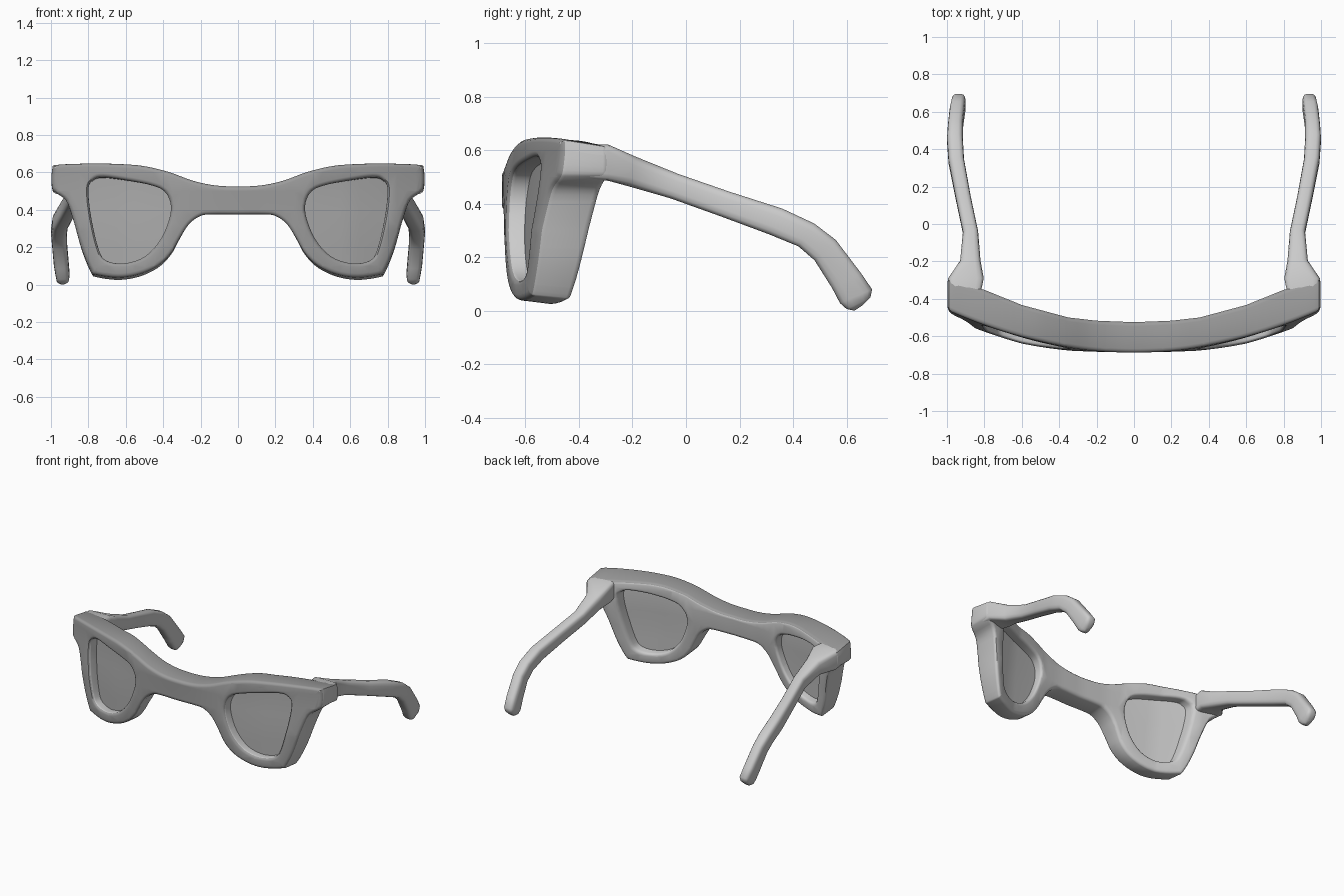
import bpy, bmesh, math
from mathutils import Vector

if "Cube" in bpy.data.objects:
    bpy.data.objects.remove(bpy.data.objects["Cube"])

THICK = 0.15

# Right half of the frame outline (x, z), from bridge top round to bridge bottom
OUTER = [(0, .525), (.12, .53), (.24, .555), (.37, .602), (.5, .633), (.62, .645),
         (.78, .65), (.965, .644), (.993, .622), (.995, .525), (.975, .492), (.92, .45),
         (.885, .36), (.835, .19), (.785, .075), (.755, .054), (.64, .04), (.53, .056),
         (.43, .1), (.36, .165), (.31, .25), (.26, .325), (.2, .367), (.14, .375), (0, .375)]
# Lens opening (x, z), same winding
HOLE = [(.58, .555), (.72, .575), (.775, .56), (.8, .51), (.785, .36), (.745, .19),
        (.705, .13), (.61, .115), (.5, .15), (.415, .24), (.365, .36), (.362, .44),
        (.395, .5), (.46, .53)]


def spline(pts, closed, k=4):
    """Sample a Catmull-Rom curve; control point i lands on sample i * k."""
    p = [Vector(q) for q in pts]
    n = len(p)

    def at(i):
        if closed:
            return p[i % n]
        if i < 0:
            return Vector((-p[1].x, p[1].y))
        if i >= n:
            return Vector((-p[n - 2].x, p[n - 2].y))
        return p[i]
    out = []
    for i in range(n if closed else n - 1):
        a, b, c, d = at(i - 1), at(i), at(i + 1), at(i + 2)
        for j in range(k):
            t = j / k
            out.append(.5 * (2 * b + (c - a) * t + (2 * a - 5 * b + 4 * c - d) * t * t
                             + (3 * b - a - 3 * c + d) * t ** 3))
    if not closed:
        out.append(p[-1])
    return out


BACK = [(0, -.525), (.2, -.517), (.35, -.5), (.6, -.433), (.8, -.352), (1, -.285)]


def back_y(x):
    for (x0, y0), (x1, y1) in zip(BACK, BACK[1:]):
        if x <= x1:
            return y0 + (y1 - y0) * (x - x0) / (x1 - x0)
    return BACK[-1][1]


def clamp(f):
    return max(0, min(1, f))


def bend(bm):
    """Slice the flat slab finely, then wrap it round the face."""
    cuts = [((i * .05, 0, 0), (1, 0, 0)) for i in range(1, 20)]
    cuts += [((0, 0, i * .1), (0, 0, 1)) for i in range(1, 7)]
    for co, no in cuts:
        bmesh.ops.bisect_plane(bm, geom=bm.verts[:] + bm.edges[:] + bm.faces[:],
                               dist=1e-5, plane_co=co, plane_no=no)
    for v in bm.verts:
        x, z, t = max(v.co.x, 0), v.co.z, v.co.y / THICK
        front = -.688 + .228 * x ** 1.95 - .035 * clamp((.6 - z) / .3) * clamp(x * 2 - .2)
        front = max(front, -.69)
        back = back_y(x) - .16 * max(0, .48 - z)
        v.co.y = front + (back - front) * t
        v.co.z -= .02 * t * max(0, 1 - z / .3)
        v.co.z -= .028 * t * clamp((x - .5) / .4) * clamp((z - .5) / .12)
    bmesh.ops.recalc_face_normals(bm, faces=bm.faces[:])


def grey(name, v):
    m = bpy.data.materials.new(name)
    m.diffuse_color = (v, v, v, 1)
    m.use_nodes = True
    m.node_tree.nodes["Principled BSDF"].inputs["Base Color"].default_value = m.diffuse_color
    return m


def finish(bm, name, angle=35, mats=()):
    me = bpy.data.meshes.new(name)
    for m in mats:
        me.materials.append(m)
    bm.to_mesh(me)
    bm.free()
    ob = bpy.data.objects.new(name, me)
    bpy.context.collection.objects.link(ob)
    bpy.ops.object.select_all(action='DESELECT')
    ob.select_set(True)
    bpy.context.view_layer.objects.active = ob
    bpy.ops.object.shade_smooth_by_angle(angle=math.radians(angle))
    ob.modifiers.new("mirror", 'MIRROR')
    return ob


light, dark, tint = grey("light_grey", .8), grey("dark_grey", .33), grey("lens_grey", .38)

# Front frame: two cap regions meeting above and below the lens opening
K = 4
outer, hole = spline(OUTER, False, K), spline(HOLE, True, K)
bm = bmesh.new()
caps = []
for y in (0, THICK):
    o = [bm.verts.new((p.x, y, p.y)) for p in outer]
    h = [bm.verts.new((p.x, y, p.y)) for p in hole]
    ot, ob_, hb = 5 * K, 16 * K, 7 * K
    bm.faces.new(o[ot:ob_ + 1] + h[:hb + 1][::-1])
    bm.faces.new(o[ob_:] + o[:ot + 1] + [h[0]] + h[hb:][::-1])
    caps.append((o, h))
(o0, h0), (o1, h1) = caps
for i in range(len(o0) - 1):
    bm.faces.new((o0[i], o0[i + 1], o1[i + 1], o1[i]))
for i in range(len(h0)):
    j = (i + 1) % len(h0)
    bm.faces.new((h0[i], h0[j], h1[j], h1[i]))
bmesh.ops.recalc_face_normals(bm, faces=bm.faces[:])
rims = [e for e in bm.edges if len(e.link_faces) == 2
        and sum(abs(f.normal.y) > .5 for f in e.link_faces) == 1]
bmesh.ops.bevel(bm, geom=rims, offset=.02, offset_type='OFFSET', segments=3,
                profile=.5, affect='EDGES', clamp_overlap=False)
bend(bm)
# Darker layer on the front and along the top edge
for f in bm.faces:
    on_top = f.normal.z > .6 and f.calc_center_median().z > .5
    f.material_index = int(f.normal.y < -.3 or on_top)
finish(bm, "front_frame", 40, (light, dark))

# Lenses: thin curved panes set into the openings, tinted on the front
bm = bmesh.new()
centre = Vector((.59, .35))
loops = []
for y in (.45 * THICK, .6 * THICK):
    pts = [centre + (p - centre) * 1.03 for p in hole]
    loops.append([bm.verts.new((p.x, y, p.y)) for p in pts])
    bm.faces.new(loops[-1])
for i in range(len(hole)):
    j = (i + 1) % len(hole)
    bm.faces.new((loops[0][i], loops[0][j], loops[1][j], loops[1][i]))
bend(bm)
for f in bm.faces:
    f.material_index = int(f.normal.y < -.3)
finish(bm, "lens", 35, (light, tint))

# Temple arms: rounded sections (y_top, z_top, y_bottom, z_bottom, x_in, x_out)
ARM = [(-.42, .625, -.42, .495, .83, .985), (-.29, .621, -.29, .485, .803, .994),
       (-.19, .577, -.21, .463, .82, .93), (-.03, .512, -.06, .42, .833, .915),
       (.16, .446, .13, .352, .873, .955), (.36, .382, .31, .285, .908, .992),
       (.48, .326, .42, .24, .915, 1.0), (.56, .265, .48, .188, .915, .995),
       (.655, .14, .545, .085, .905, .985), (.696, .08, .575, .028, .9, .975),
       (.69, .05, .6, .006, .905, .97), (.66, .02, .63, .0, .925, .95)]
SIDES = 16
bm = bmesh.new()
rings = []
for k, (yt, zt, yb, zb, xi, xo) in enumerate(ARM):
    top, bot = Vector((0, yt, zt)), Vector((0, yb, zb))
    power = .3 if k < 2 else .55
    ring = []
    for s in range(SIDES):
        a = math.tau * (s + .5) / SIDES
        c, d = [math.copysign(abs(f) ** power, f) for f in (math.cos(a), math.sin(a))]
        co = (top + bot) / 2 + (top - bot) / 2 * d
        co.x = (xi + xo) / 2 + (xo - xi) / 2 * c
        ring.append(bm.verts.new(co))
    rings.append(ring)
for a, b in zip(rings, rings[1:]):
    for s in range(SIDES):
        t = (s + 1) % SIDES
        bm.faces.new((a[s], a[t], b[t], b[s]))
bm.faces.new(rings[0])
bm.faces.new(rings[-1])
bmesh.ops.recalc_face_normals(bm, faces=bm.faces[:])
finish(bm, "temple_arm", 50)
